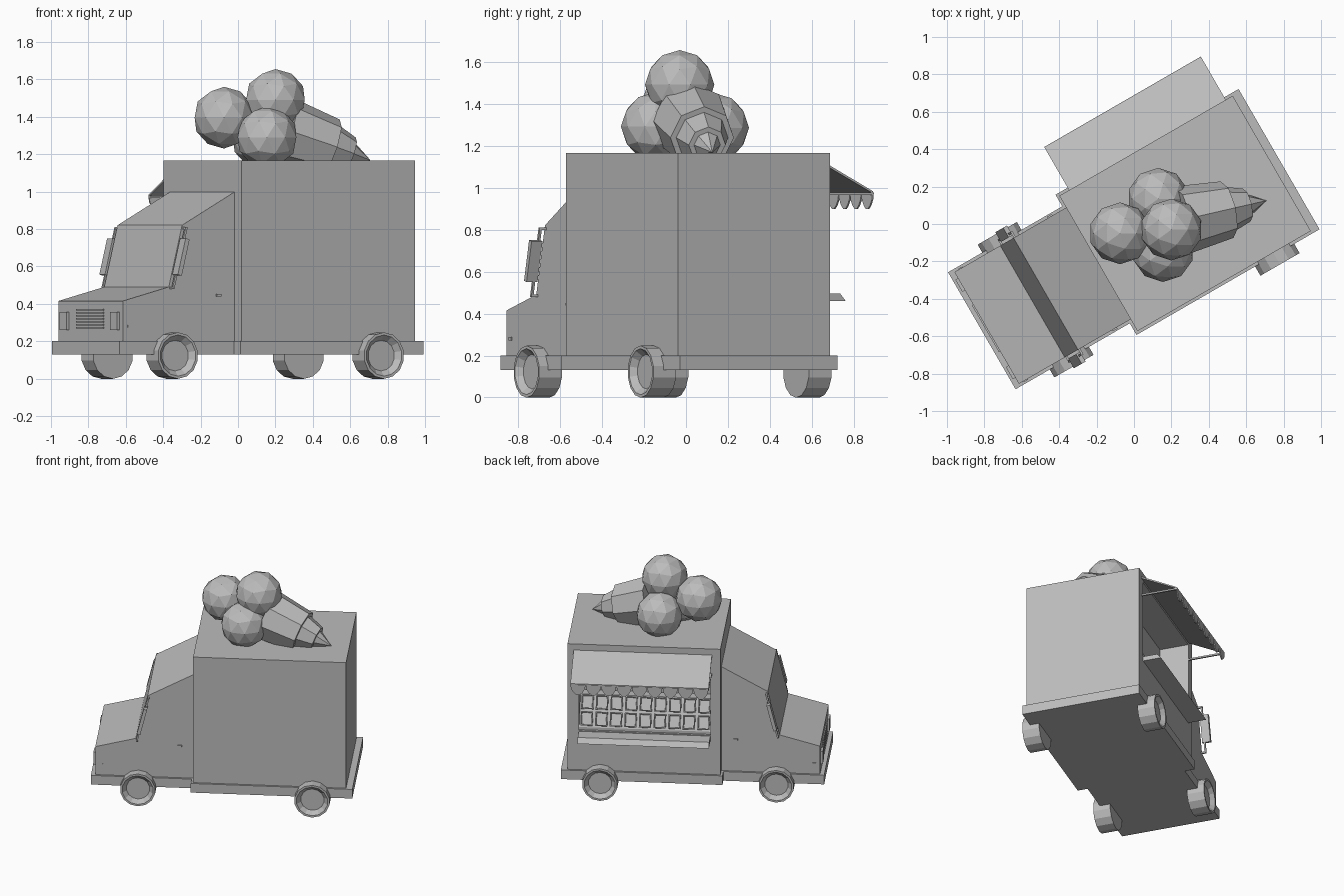
import bpy, bmesh, math
from mathutils import Matrix, Vector

old = bpy.data.objects.get("Cube")
if old:
    bpy.data.objects.remove(old, do_unlink=True)

GREY = (0.5, 0.5, 0.5, 1.0)
mat = bpy.data.materials.new("plain_grey")
mat.use_nodes = True
mat.diffuse_color = GREY
mat.node_tree.nodes["Principled BSDF"].inputs["Base Color"].default_value = GREY

# The truck is built along x (nose at -x, serving side at +y), then turned
TRUCK = Matrix.Rotation(math.radians(30), 4, 'Z') @ Matrix.Translation((0, -0.0875, 0))


def finish(name, bm, matrix=TRUCK, fix=True):
    if fix:
        bmesh.ops.recalc_face_normals(bm, faces=bm.faces)
    bm.transform(matrix)
    mesh = bpy.data.meshes.new(name)
    bm.to_mesh(mesh)
    bm.free()
    mesh.materials.append(mat)
    obj = bpy.data.objects.new(name, mesh)
    bpy.context.collection.objects.link(obj)
    return obj


def add_box(bm, centre, size, tilt=0, axis='X'):
    m = (Matrix.Translation(centre) @ Matrix.Rotation(tilt, 4, axis)
         @ Matrix.Diagonal((*size, 1)))
    return bmesh.ops.create_cube(bm, size=1, matrix=m)["verts"]


def add_span(bm, low, high):
    low, high = Vector(low), Vector(high)
    return add_box(bm, (low + high) / 2, high - low)


def add_prism(bm, profile, start, end, along):
    """Extrude a profile (horizontal, z) along x or y."""
    def place(p, t):
        return (t, p[0], p[1]) if along == 'x' else (p[0], t, p[1])
    rings = [[bm.verts.new(place(p, t)) for p in profile] for t in (start, end)]
    bm.faces.new(rings[0])
    bm.faces.new(rings[1][::-1])
    n = len(profile)
    for i in range(n):
        j = (i + 1) % n
        bm.faces.new((rings[0][i], rings[0][j], rings[1][j], rings[1][i]))


# Chassis skirts
bm = bmesh.new()
add_span(bm, (-0.285, -0.433, 0.13), (0.845, 0.433, 0.2))
finish("rear_skirt", bm)
bm = bmesh.new()
add_span(bm, (-0.99, -0.361, 0.13), (-0.285, 0.361, 0.2))
finish("cab_skirt", bm)

# Cargo body with a recessed serving hatch
bm = bmesh.new()
add_span(bm, (-0.27, -0.4175, 0.2), (0.80, 0.4175, 1.165))
bm.normal_update()
side = max(bm.faces, key=lambda f: f.normal.y)
bmesh.ops.inset_individual(bm, faces=[side], thickness=0.05)
for v in side.verts:
    v.co.x = 0.72 if v.co.x > 0.2 else -0.2
    v.co.z = 1.09 if v.co.z > 0.7 else 0.5
pocket = bmesh.ops.extrude_discrete_faces(bm, faces=[side])["faces"][0]
bmesh.ops.translate(bm, verts=pocket.verts, vec=(0, -0.21, 0))
finish("cargo_body", bm)

# Cab
bm = bmesh.new()
add_prism(bm, [(-0.96, 0.2), (-0.96, 0.415), (-0.677, 0.49), (-0.595, 0.82),
               (-0.267, 1.0), (-0.267, 0.2)], -0.345, 0.345, 'y')
finish("cab", bm)

# Grille, headlights, handles and side markers
bm = bmesh.new()
for i in range(7):
    add_box(bm, (-0.962, 0, 0.272 + i * 0.016), (0.012, 0.29, 0.008))
finish("grille", bm)
for side_name, s in (("right", -1), ("left", 1)):
    bm = bmesh.new()
    add_box(bm, (-0.965, s * 0.27, 0.308), (0.022, 0.075, 0.095))
    finish(side_name + "_headlight", bm)
    bm = bmesh.new()
    add_box(bm, (-0.37, s * 0.347, 0.445), (0.03, 0.012, 0.012))
    finish(side_name + "_door_handle", bm)
    bm = bmesh.new()
    add_box(bm, (-0.92, s * 0.346, 0.28), (0.025, 0.008, 0.015))
    finish(side_name + "_marker", bm)

    # Wing mirror on a bracket leaning with the windscreen
    lean = math.atan2(0.082, 0.33)
    bm = bmesh.new()
    add_box(bm, (-0.628, s * 0.39, 0.65), (0.025, 0.06, 0.2), lean, 'Y')
    add_box(bm, (-0.628, s * 0.375, 0.645), (0.012, 0.012, 0.33), lean, 'Y')
    for z, x in ((0.485, -0.667), (0.805, -0.588)):
        add_box(bm, (x, s * 0.36, z), (0.012, 0.042, 0.012))
    finish(side_name + "_mirror", bm)

    # Wheels with dished hubs
    for end_name, x, outer in (("front", -0.658, 0.41), ("rear", 0.568, 0.49)):
        bm = bmesh.new()
        turn = Matrix.Rotation(math.pi / 2, 4, 'X')
        bmesh.ops.create_cone(bm, cap_ends=True, segments=14, radius1=0.124,
                              radius2=0.124, depth=0.125,
                              matrix=Matrix.Translation((x, s * (outer - 0.0625), 0.123)) @ turn)
        bm.normal_update()
        cap = max(bm.faces, key=lambda f: f.normal.y * s)
        bmesh.ops.inset_individual(bm, faces=[cap], thickness=0.014)
        bmesh.ops.inset_individual(bm, faces=[cap], thickness=0.028, depth=-0.03)
        finish(f"{end_name}_{side_name}_wheel", bm)

# Sloped display inside the hatch
bm = bmesh.new()
add_prism(bm, [(0.40, 0.5), (0.40, 0.52), (0.28, 0.72), (0.208, 0.72), (0.208, 0.5)],
          -0.2, 0.72, 'x')
finish("display_case", bm)

# Two rows of open tubs
slope = math.atan2(0.2, -0.12)
bm = bmesh.new()
pitch = 0.92 / 9
for row in (0.26, 0.76):
    for i in range(9):
        centre = (-0.2 + (i + 0.5) * pitch, 0.40 - 0.12 * row, 0.52 + 0.2 * row)
        add_box(bm, centre, (0.085, 0.1, 0.03), slope - math.pi)
bm.normal_update()
out = Vector((0, 0.2, 0.12)).normalized()
tops = [f for f in bm.faces if f.normal.dot(out) > 0.9]
bmesh.ops.inset_individual(bm, faces=tops, thickness=0.01)
bmesh.ops.inset_individual(bm, faces=tops, thickness=0.003, depth=-0.012)
finish("display_tubs", bm, fix=False)

# Counter
bm = bmesh.new()
add_prism(bm, [(0.41, 0.46), (0.55, 0.46), (0.52, 0.495), (0.41, 0.495)], -0.2, 0.72, 'x')
finish("counter", bm)

# Awning, its arms and hanging scallops
bm = bmesh.new()
add_prism(bm, [(0.4175, 1.118), (0.68, 0.982), (0.68, 0.972), (0.4175, 1.106)],
          -0.21, 0.757, 'x')
finish("awning", bm)
bm = bmesh.new()
for x in (-0.204, 0.751):
    add_box(bm, (x, 0.548, 0.971), (0.012, 0.264, 0.012))
finish("awning_arms", bm)
bm = bmesh.new()
pitch = 0.967 / 9
for i in range(9):
    mid = -0.21 + (i + 0.5) * pitch
    half = [(0.5, 0), (0.44, -0.035), (0.28, -0.062), (0.1, -0.078)]
    outline = half + [(-a, b) for a, b in reversed(half)]
    add_prism(bm, [(mid + a * pitch, 0.977 + b) for a, b in outline], 0.676, 0.684, 'y')
finish("awning_scallops", bm)

# Rooftop scoops
scoops = [(-0.075, -0.05, 1.395), (0.2, -0.03, 1.49),
          (0.13, 0.135, 1.285), (0.155, -0.145, 1.29)]
for i, centre in enumerate(scoops):
    bm = bmesh.new()
    bmesh.ops.create_icosphere(bm, subdivisions=2, radius=0.165)
    finish(f"scoop_{i + 1}", bm, Matrix.Translation(centre))

# Stepped cone lying on the roof
tip = Vector((0.708, 0.125, 1.168))
axis = tip - Vector((0.25, 0.02, 1.32))
turn = axis.to_track_quat('Z', 'Y').to_matrix().to_4x4()
length = axis.length
tiers = [(0.0, 0.54, 0.185, 0.155), (0.52, 0.77, 0.13, 0.09), (0.75, 1.0, 0.07, 0.0)]
for i, (a, b, r1, r2) in enumerate(tiers):
    bm = bmesh.new()
    bmesh.ops.create_cone(bm, cap_ends=True, segments=8, radius1=r1, radius2=r2,
                          depth=(b - a) * length)
    centre = tip - axis * (1 - (a + b) / 2)
    finish(f"cone_tier_{i + 1}", bm, Matrix.Translation(centre) @ turn)
